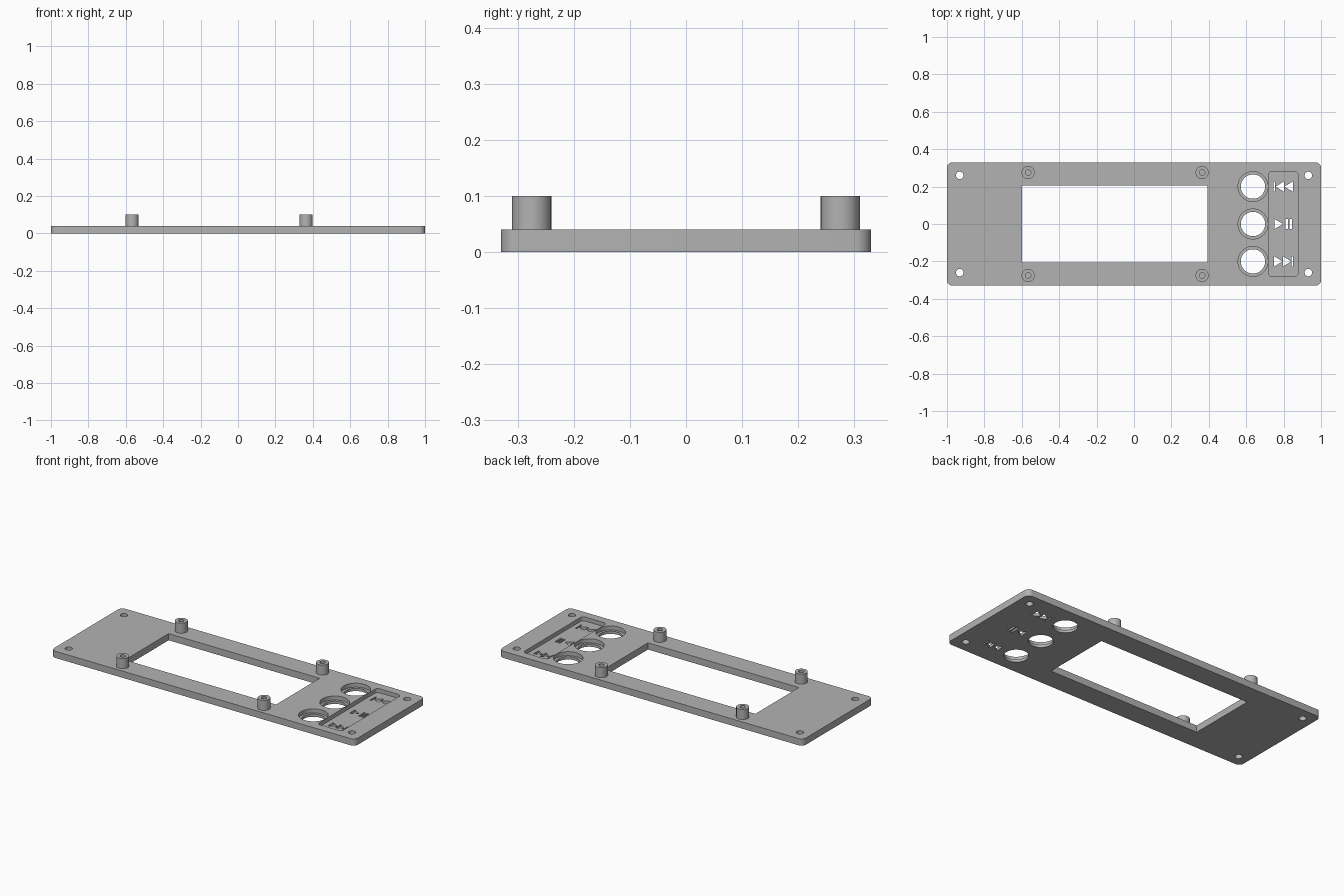
import bpy
import bmesh
from math import sin, cos, pi, radians

cube = bpy.data.objects.get("Cube")
if cube:
    bpy.data.objects.remove(cube, do_unlink=True)

grey = bpy.data.materials.new("plain grey")
grey.use_nodes = True
GREY = (0.45, 0.45, 0.45, 1)
grey.diffuse_color = GREY
grey.node_tree.nodes["Principled BSDF"].inputs["Base Color"].default_value = GREY

THICK = 0.04
FLOOR = 0.016   # height of the recess floors


# Outlines
def arc(x, y, r, start=0.0, sweep=2 * pi, n=48, closed=True):
    steps = n if closed else n - 1
    return [(x + r * cos(start + sweep * i / steps),
             y + r * sin(start + sweep * i / steps)) for i in range(n)]


def rect(x0, x1, y0, y1):
    return [(x0, y0), (x1, y0), (x1, y1), (x0, y1)]


def round_rect(x0, x1, y0, y1, r):
    corners = [(x1 - r, y1 - r), (x0 + r, y1 - r), (x0 + r, y0 + r), (x1 - r, y0 + r)]
    points = []
    for i, (x, y) in enumerate(corners):
        points += arc(x, y, r, i * pi / 2, pi / 2, 9, False)
    return points


def triangle(base, tip, y, half=0.027):
    return [(base, y - half), (tip, y), (base, y + half)]


# Upright prisms from outlines, all in one object
def prisms(name, outlines, z0, z1):
    bm = bmesh.new()
    for outline in outlines:
        low = bm.faces.new([bm.verts.new((x, y, z0)) for x, y in outline])
        out = bmesh.ops.extrude_face_region(bm, geom=[low], use_keep_orig=True)
        top = [v for v in out["geom"] if isinstance(v, bmesh.types.BMVert)]
        bmesh.ops.translate(bm, verts=top, vec=(0, 0, z1 - z0))
    bmesh.ops.recalc_face_normals(bm, faces=bm.faces)
    return finish(name, bm)


def finish(name, bm):
    mesh = bpy.data.meshes.new(name)
    bm.to_mesh(mesh)
    bm.free()
    mesh.materials.append(grey)
    obj = bpy.data.objects.new(name, mesh)
    bpy.context.collection.objects.link(obj)
    return obj


def select_only(obj):
    bpy.ops.object.select_all(action="DESELECT")
    obj.select_set(True)
    bpy.context.view_layer.objects.active = obj


def cut(obj, cutter):
    mod = obj.modifiers.new("cut", "BOOLEAN")
    mod.operation = "DIFFERENCE"
    mod.solver = "EXACT"
    mod.object = cutter
    select_only(obj)
    bpy.ops.object.modifier_apply(modifier=mod.name)
    bpy.data.objects.remove(cutter, do_unlink=True)


def smooth(obj):
    select_only(obj)
    bpy.ops.object.shade_smooth_by_angle(angle=radians(30))


# Face plate
plate = prisms("face_plate", [round_rect(-1, 1, -0.33, 0.33, 0.03)], 0, THICK)

# Label recess and button counterbores
BUTTON_X = 0.636
ROWS = (0.2, 0, -0.2)
shallow = [round_rect(0.718, 0.878, -0.28, 0.28, 0.02)]
shallow += [arc(BUTTON_X, y, 0.08) for y in ROWS]
cut(plate, prisms("recess_cutter", shallow, FLOOR, 0.1))

# Display window, button holes and screw holes
through = [rect(-0.6, 0.394, -0.205, 0.205)]
through += [arc(BUTTON_X, y, 0.065) for y in ROWS]
through += [arc(x, y, 0.02, n=32) for x in (-0.932, 0.932) for y in (-0.26, 0.26)]

# Control symbols: skip back, play and pause, skip forward
MID = 0.799
for y, side in ((ROWS[0], -1), (ROWS[2], 1)):
    through.append(triangle(MID - side * 0.05, MID - side * 0.004, y))
    through.append(triangle(MID - side * 0.002, MID + side * 0.042, y))
    bar = sorted((MID + side * 0.044, MID + side * 0.052))
    through.append(rect(*bar, y - 0.027, y + 0.027))
through.append(triangle(0.751, 0.797, 0))
for x in (0.811, 0.831):
    through.append(rect(x, x + 0.013, -0.027, 0.027))
cut(plate, prisms("through_cutter", through, -0.1, 0.1))
smooth(plate)


# Hollow mounting posts
def post(name, x, y):
    bm = bmesh.new()
    profile = [(0.035, THICK), (0.035, 0.1), (0.015, 0.1), (0.015, THICK)]
    rings = [[bm.verts.new((px, py, z)) for px, py in arc(x, y, r, n=32)]
             for r, z in profile]
    for a, b in zip(rings, rings[1:]):
        for i in range(len(a)):
            j = (i + 1) % len(a)
            bm.faces.new((a[i], a[j], b[j], b[i]))
    smooth(finish(name, bm))


for x, side in ((-0.566, "right"), (0.364, "left")):
    for y, end in ((-0.275, "front"), (0.275, "back")):
        post(f"{end}_{side}_post", x, y)
